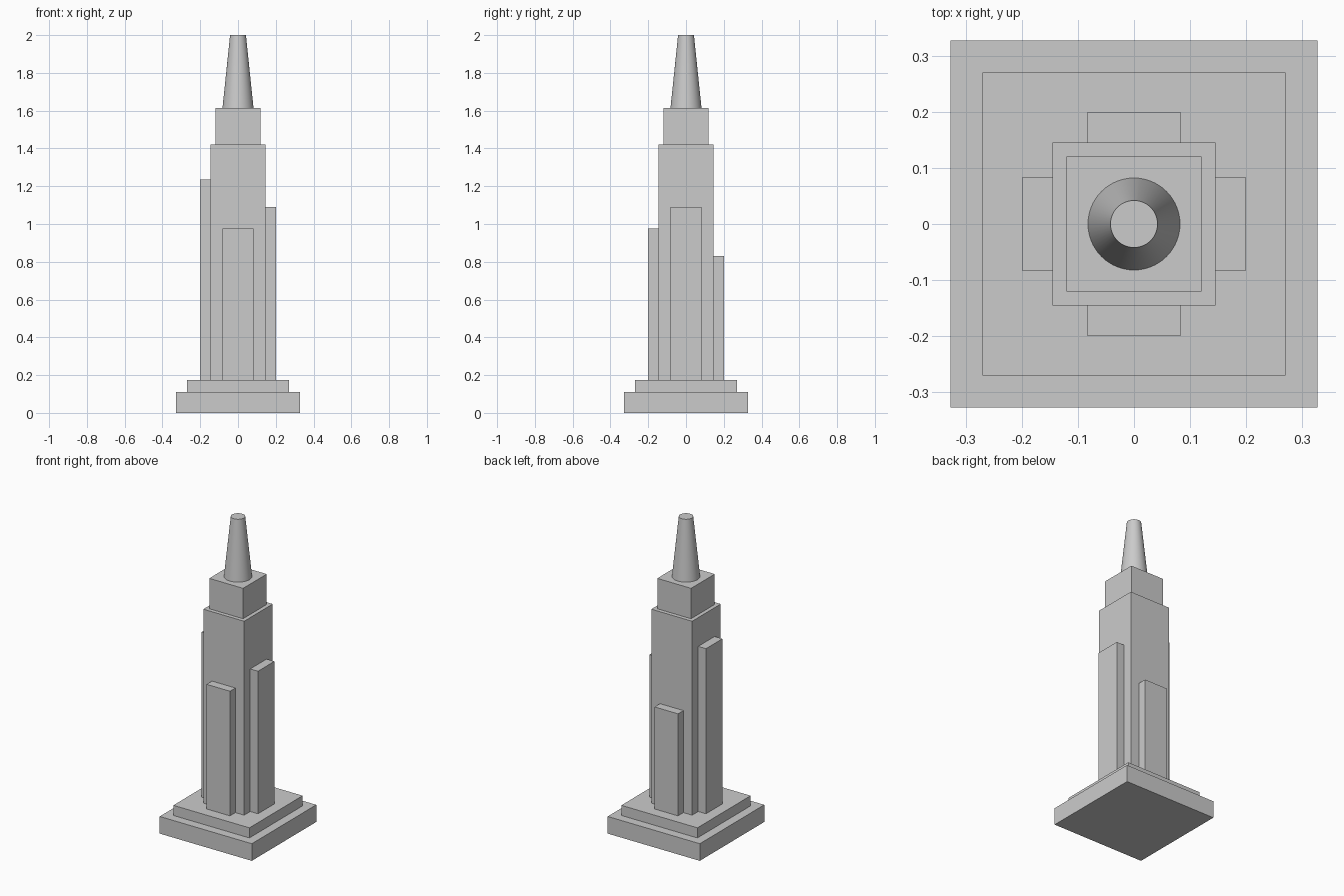
import bpy
import math

cube = bpy.data.objects.get("Cube")
if cube:
    bpy.data.objects.remove(cube, do_unlink=True)

# Single stone colour
GREY = (0.6, 0.6, 0.6, 1.0)
stone = bpy.data.materials.new("light_grey_stone")
stone.use_nodes = True
stone.diffuse_color = GREY
stone.node_tree.nodes["Principled BSDF"].inputs["Base Color"].default_value = GREY


def block(name, half_x, half_y, bottom, top, x=0.0, y=0.0):
    """Upright box given by its half widths and its bottom and top heights."""
    bpy.ops.mesh.primitive_cube_add(size=2, location=(x, y, (bottom + top) / 2))
    obj = bpy.context.object
    obj.name = name
    obj.scale = (half_x, half_y, (top - bottom) / 2)
    bpy.ops.object.transform_apply(location=False, rotation=False, scale=True)
    obj.data.materials.append(stone)
    return obj


# Stepped base, main shaft and crown
BASE_TOP, STEP_TOP, SHAFT_TOP, CROWN_TOP = 0.11, 0.175, 1.42, 1.615
SHAFT = 0.145
block("base", 0.327, 0.327, 0, BASE_TOP)
block("base_step", 0.27, 0.27, BASE_TOP, STEP_TOP)
block("shaft", SHAFT, SHAFT, STEP_TOP, SHAFT_TOP)
block("crown", 0.12, 0.12, SHAFT_TOP, CROWN_TOP)

# Side wings, each of a different height
WING_OUT, WING_HALF = 0.2, 0.083
depth = (WING_OUT - SHAFT) / 2
middle = (WING_OUT + SHAFT) / 2
for name, dx, dy, top in (
    ("left_wing", 1, 0, 1.09),
    ("right_wing", -1, 0, 1.235),
    ("front_wing", 0, -1, 0.975),
    ("back_wing", 0, 1, 0.83),
):
    block(name, depth if dx else WING_HALF, depth if dy else WING_HALF,
          STEP_TOP, top, dx * middle, dy * middle)

# Tapered round spire with a flat tip
bpy.ops.mesh.primitive_cone_add(vertices=64, radius1=0.082, radius2=0.042,
                                depth=2 - CROWN_TOP,
                                location=(0, 0, (2 + CROWN_TOP) / 2))
spire = bpy.context.object
spire.name = "spire"
spire.data.materials.append(stone)
bpy.ops.object.shade_smooth_by_angle(angle=math.radians(30))
